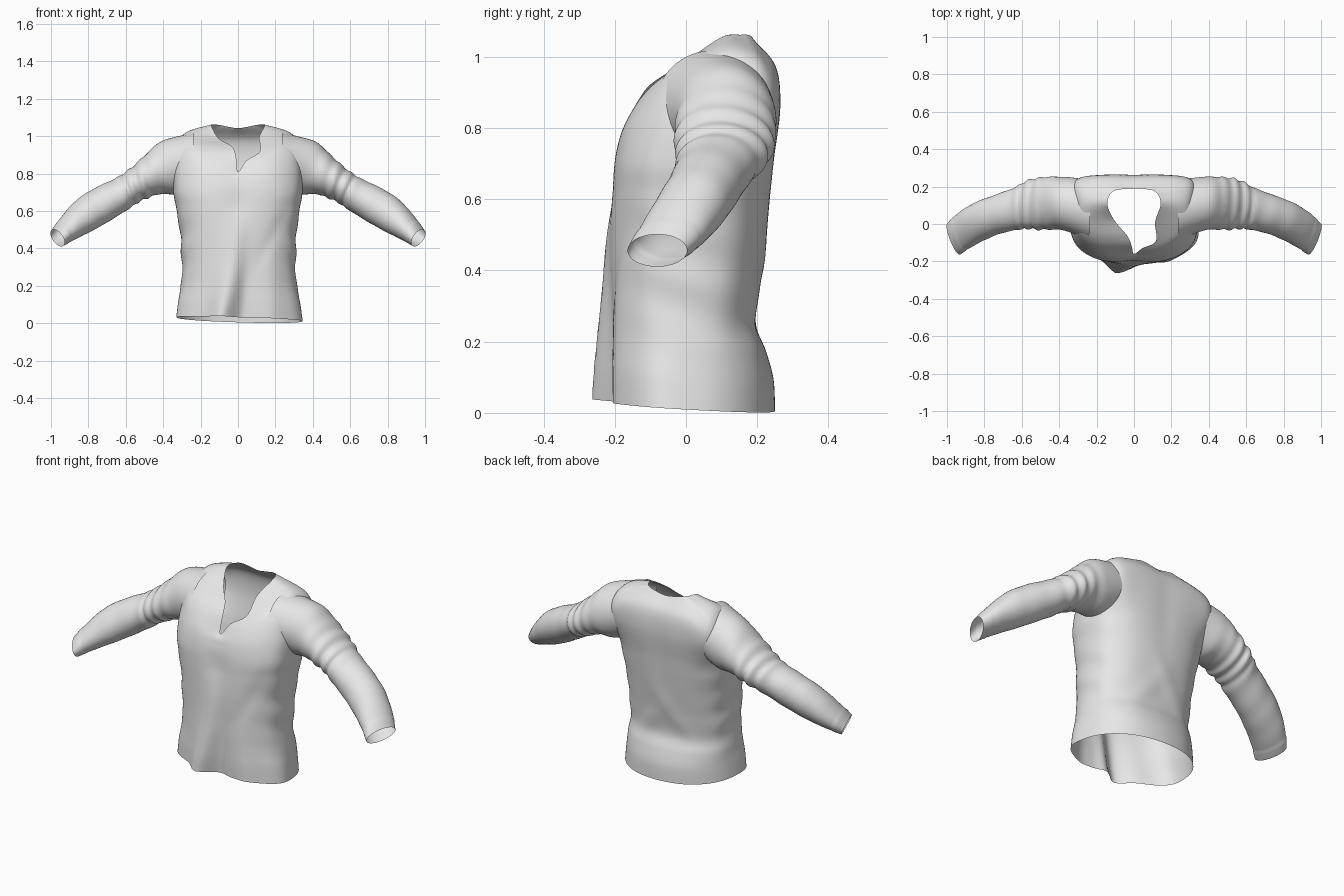
import bpy, math
from mathutils import Vector as V

if "Cube" in bpy.data.objects:
    bpy.data.objects.remove(bpy.data.objects["Cube"])

cloth = bpy.data.materials.new("light grey cloth")
cloth.diffuse_color = (0.8, 0.8, 0.8, 1)
cloth.use_nodes = True
cloth.node_tree.nodes["Principled BSDF"].inputs["Base Color"].default_value = cloth.diffuse_color


def spline(p, t, closed=False):
    """Catmull-Rom through p at parameter t (one unit per key)."""
    n = len(p)
    i = int(math.floor(t)) if closed else min(int(t), n - 2)
    f = t - i
    k = (lambda j: p[j % n]) if closed else (lambda j: p[max(0, min(n - 1, j))])
    a, b, c, d = k(i - 1), k(i), k(i + 1), k(i + 2)
    return 0.5 * (2 * b + (c - a) * f + (2 * a - 5 * b + 4 * c - d) * f * f
                  + (3 * b - a - 3 * c + d) * f ** 3)


def loft(name, rings, flip=False, skip=None):
    """Open tube through closed rings of equal length."""
    n = len(rings[0])
    verts = [p for r in rings for p in r]
    faces = []
    for i in range(len(rings) - 1):
        for j in range(n):
            q = [i * n + j, i * n + (j + 1) % n, (i + 1) * n + (j + 1) % n, (i + 1) * n + j]
            c = sum((verts[k] for k in q), V((0, 0, 0))) / 4
            if skip and skip(c):
                continue
            faces.append(q[::-1] if flip else q)
    me = bpy.data.meshes.new(name)
    me.from_pydata(verts, [], faces)
    me.materials.append(cloth)
    ob = bpy.data.objects.new(name, me)
    bpy.context.collection.objects.link(ob)
    me.polygons.foreach_set("use_smooth", [True] * len(faces))
    return ob


def bump(v, centre, width):
    return math.exp(-((v - centre) / width) ** 2)


# Torso: rounded rings up to the armpit (z, half width, front y, back y, widest y, roundness)
body = [(.0, .338, -.207, .25, -.04, .9), (.09, .327, -.21, .246, -.035, .88),
        (.17, .315, -.21, .225, -.02, .85), (.25, .304, -.21, .196, -.01, .82),
        (.36, .305, -.21, .205, 0, .8), (.5, .313, -.213, .225, .01, .8),
        (.62, .332, -.212, .24, .02, .78), (.71, .345, -.205, .25, .03, .75)]


def body_ring(z, a, yf, yb, cy, e):
    out = []
    for k in range(16):
        s, c = math.sin(k * math.pi / 8), math.cos(k * math.pi / 8)
        x = a * math.copysign(abs(s) ** e, s)
        y = cy - math.copysign(abs(c) ** e, c) * ((cy - yf) if c > 0 else (yb - cy))
        out.append(V((x, y, z)))
    return out


def half_ring(right, left=None):
    """Ring from front to back keys; the left side mirrors the right unless given."""
    left = left or right
    return [V(p) for p in right] + [V((-p[0], p[1], p[2])) for p in left[-2:0:-1]]


# Yoke: chest, shoulder and neckline rings, front to back
chest = [(0, -.19, .765), (.16, -.172, .80), (.262, -.12, .83), (.325, -.045, .85), (.345, .07, .86),
         (.34, .185, .86), (.29, .244, .86), (.17, .262, .86), (0, .266, .86)]
shoulder = [(0, -.18, .79), (.13, -.138, .87), (.22, -.083, .925), (.28, -.005, .97), (.29, .10, 1.008),
            (.295, .19, .995), (.26, .235, .97), (.16, .25, .975), (0, .25, .975)]
back_neck = [(.142, .1, 1.055), (.13, .155, 1.062), (.1, .18, 1.06), (.05, .187, 1.05), (0, .187, 1.043)]
neck_right = [(0, -.162, .81), (.045, -.13, .87), (.118, -.09, .92), (.113, .01, .995)] + back_neck
neck_left = [(0, -.162, .81), (.012, -.12, .90), (.035, -.065, .947), (.105, .02, .99)] + back_neck

keys = [body_ring(*b) for b in body] + [half_ring(chest), half_ring(shoulder),
                                        half_ring(neck_right, neck_left)]


def drape(p):
    """Cloth folds and the slanted hem."""
    x, y, z = p
    low = max(0, 1 - z / .62)
    q = p.copy()
    if y < .02:
        q.y -= .062 * low * bump(x, -.10 + .12 * (z / .6), .06 + .05 * z)
        q.y += .02 * low * bump(x, .02 + .05 * z, .04)
        q.y -= .012 * low * bump(x, .17, .06)
        q.y += .012 * bump(x, 0, .07) * bump(z, .66, .12)
        q.y += .006 * bump(x - .5 * z, -.05, .04) * bump(z, .45, .15)
    else:
        q.y += .006 * bump(x + .7 * z, .3, .06) * bump(z, .3, .14)
        q.y += .006 * bump(x - .7 * z, -.33, .06) * bump(z, .38, .14)
        q.y -= .005 * bump(x, 0, .06) * bump(z, .75, .2)
    side = min(1, abs(x) / .3) ** 4
    q.x += math.copysign(.004, x) * side * math.sin(z * 38 + y * 14) * bump(z, .4, .2)
    q.x += .008 * low
    q.z += max(0, 1 - z / .3) * (.0195 - .06 * q.y - .03 * x)
    return q


def in_armhole(c):
    return abs(c.x) > .25 and ((c.y - .10) / .11) ** 2 + ((c.z - .85) / .125) ** 2 < 1


rings = []
for i in range((len(keys) - 1) * 8 + 1):
    ring = [spline([r[k] for r in keys], i / 8) for k in range(16)]
    rings.append([drape(spline(ring, j / 8, True)) for j in range(128)])
loft("shirt_body", rings, skip=in_armhole)

# Sleeves: top x,z  bottom x,z  front y, back y
arm = [(.235, 1.018, .255, .71, -.085, .238), (.405, .975, .335, .69, -.035, .252),
       (.485, .91, .42, .69, -.03, .252), (.55, .85, .48, .67, -.03, .246),
       (.61, .802, .535, .645, -.025, .23), (.665, .77, .59, .607, -.03, .195),
       (.765, .722, .69, .545, -.05, .155), (.86, .66, .785, .492, -.085, .115),
       (.935, .575, .88, .445, -.128, .06), (.985, .50, .945, .412, -.162, 0)]
arm_top = [V((a[0], a[4], a[1])) for a in arm]
arm_low = [V((a[2], a[5], a[3])) for a in arm]


def sleeve(name, side, phase):
    rings = []
    for i in range(9 * 10 + 1):
        u = i / 10
        t, b = spline(arm_top, u), spline(arm_low, u)
        yf, yb = t.y, b.y
        c = V(((t.x + b.x) / 2, (yf + yb) / 2, (t.z + b.z) / 2))
        up = V(((t.x - b.x) / 2, 0, (t.z - b.z) / 2))
        lean = .38 * max(0, (u - 4) / 5)
        folds = .038 * bump(u, 3.6, 1.2) + .006 * min(1, u / 2)
        cuff = .03 if u > 8.35 else 0
        ring = []
        for j in range(64):
            g = j * math.tau / 64
            w = 1 + cuff + folds * math.sin(u * 6.5 + phase + 1.3 * math.sin(g + phase))
            dy = -math.sin(g) * (yb - yf) / 2
            p = c + (up * math.cos(g) + V((lean * dy, dy, 0))) * w
            ring.append(V((p.x * side, p.y, p.z)))
        rings.append(ring)
    loft(name, rings, flip=side < 0)


sleeve("right_sleeve", 1, 0.4)
sleeve("left_sleeve", -1, 1.9)
